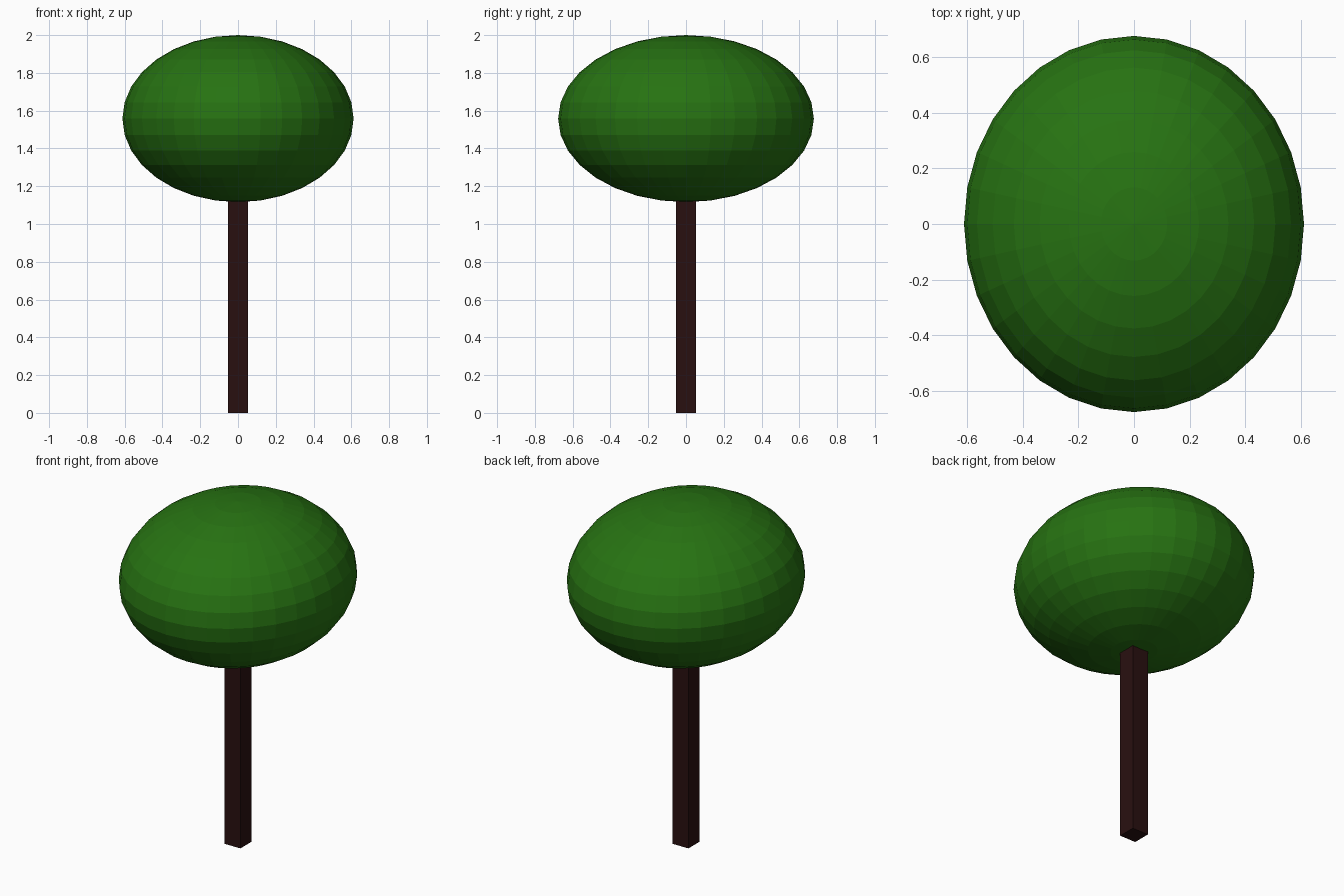
import bpy

cube = bpy.data.objects.get("Cube")
if cube:
    bpy.data.objects.remove(cube, do_unlink=True)


def make_material(name, rgb):
    mat = bpy.data.materials.new(name)
    mat.use_nodes = True
    mat.diffuse_color = (*rgb, 1)
    mat.node_tree.nodes["Principled BSDF"].inputs["Base Color"].default_value = (*rgb, 1)
    return mat


def finish(name, scale, mat):
    obj = bpy.context.object
    obj.name = obj.data.name = name
    obj.scale = scale
    bpy.ops.object.transform_apply(location=False, rotation=False, scale=True)
    obj.data.materials.append(mat)


leaf_green = make_material("leaf green", (0.02, 0.17, 0.006))
bark_brown = make_material("dark bark brown", (0.022, 0.005, 0.005))

# Square trunk, running a little way into the foliage
trunk_height = 1.2
bpy.ops.mesh.primitive_cube_add(size=1, location=(0, 0, trunk_height / 2))
finish("trunk", (0.104, 0.104, trunk_height), bark_brown)

# Faceted, flattened foliage ball
bpy.ops.mesh.primitive_uv_sphere_add(segments=32, ring_count=16, radius=1, location=(0, 0, 1.558))
finish("foliage", (0.612, 0.677, 0.442), leaf_green)
